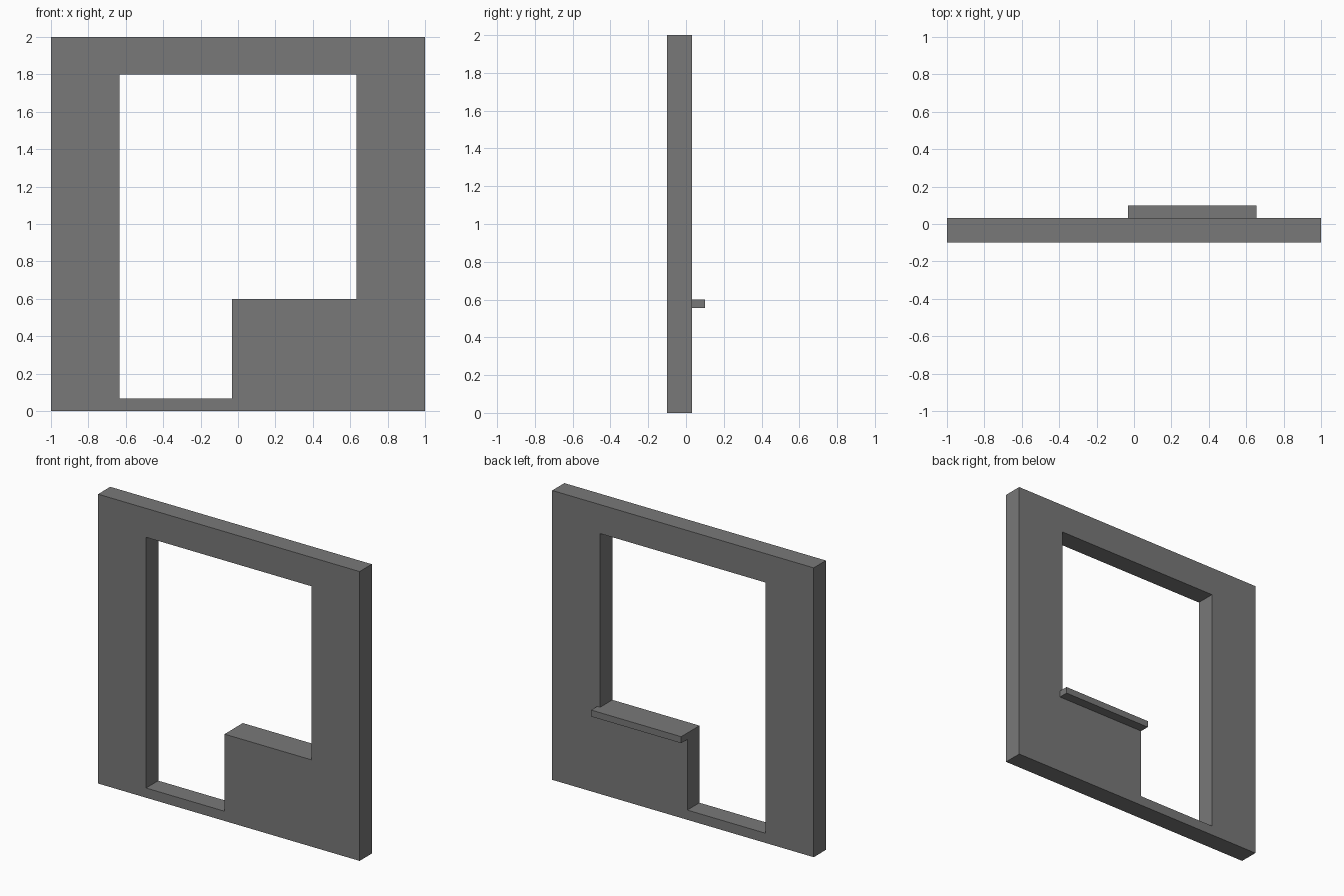
import bpy
import bmesh
from mathutils import Vector

cube = bpy.data.objects.get("Cube")
if cube:
    bpy.data.objects.remove(cube, do_unlink=True)

FRONT, BACK = -0.1, 0.033      # wall faces
PIER_X, LEDGE_Z = -0.033, 0.6  # corner of the low wall under the window

grey = bpy.data.materials.new("wall grey")
grey.use_nodes = True
colour = (0.19, 0.19, 0.19, 1)
grey.diffuse_color = colour
grey.node_tree.nodes["Principled BSDF"].inputs["Base Color"].default_value = colour


def finish(bm, name):
    bmesh.ops.recalc_face_normals(bm, faces=bm.faces)
    mesh = bpy.data.meshes.new(name)
    bm.to_mesh(mesh)
    bm.free()
    mesh.materials.append(grey)
    obj = bpy.data.objects.new(name, mesh)
    bpy.context.collection.objects.link(obj)
    return obj


def outline(bm, points):
    verts = [bm.verts.new((x, FRONT, z)) for x, z in points]
    return [bm.edges.new((v, verts[i - 1])) for i, v in enumerate(verts)]


# Wall panel with one joined door and window opening
bm = bmesh.new()
edges = outline(bm, [(-1, 0), (1, 0), (1, 2), (-1, 2)])
edges += outline(bm, [(-0.633, 0.067), (PIER_X, 0.067), (PIER_X, LEDGE_Z),
                      (0.633, LEDGE_Z), (0.633, 1.8), (-0.633, 1.8)])
bmesh.ops.triangle_fill(bm, edges=edges, use_beauty=True, normal=(0, -1, 0))
result = bmesh.ops.extrude_face_region(bm, geom=bm.faces[:], use_keep_orig=True)
moved = [v for v in result["geom"] if isinstance(v, bmesh.types.BMVert)]
bmesh.ops.translate(bm, verts=moved, vec=(0, BACK - FRONT, 0))
finish(bm, "wall_panel")

# Window sill projecting from the back
low, high = Vector((PIER_X, BACK, 0.555)), Vector((0.655, 0.1, LEDGE_Z))
bm = bmesh.new()
bmesh.ops.create_cube(bm, size=1)
bmesh.ops.scale(bm, verts=bm.verts, vec=high - low)
bmesh.ops.translate(bm, verts=bm.verts, vec=(low + high) / 2)
finish(bm, "window_sill")
